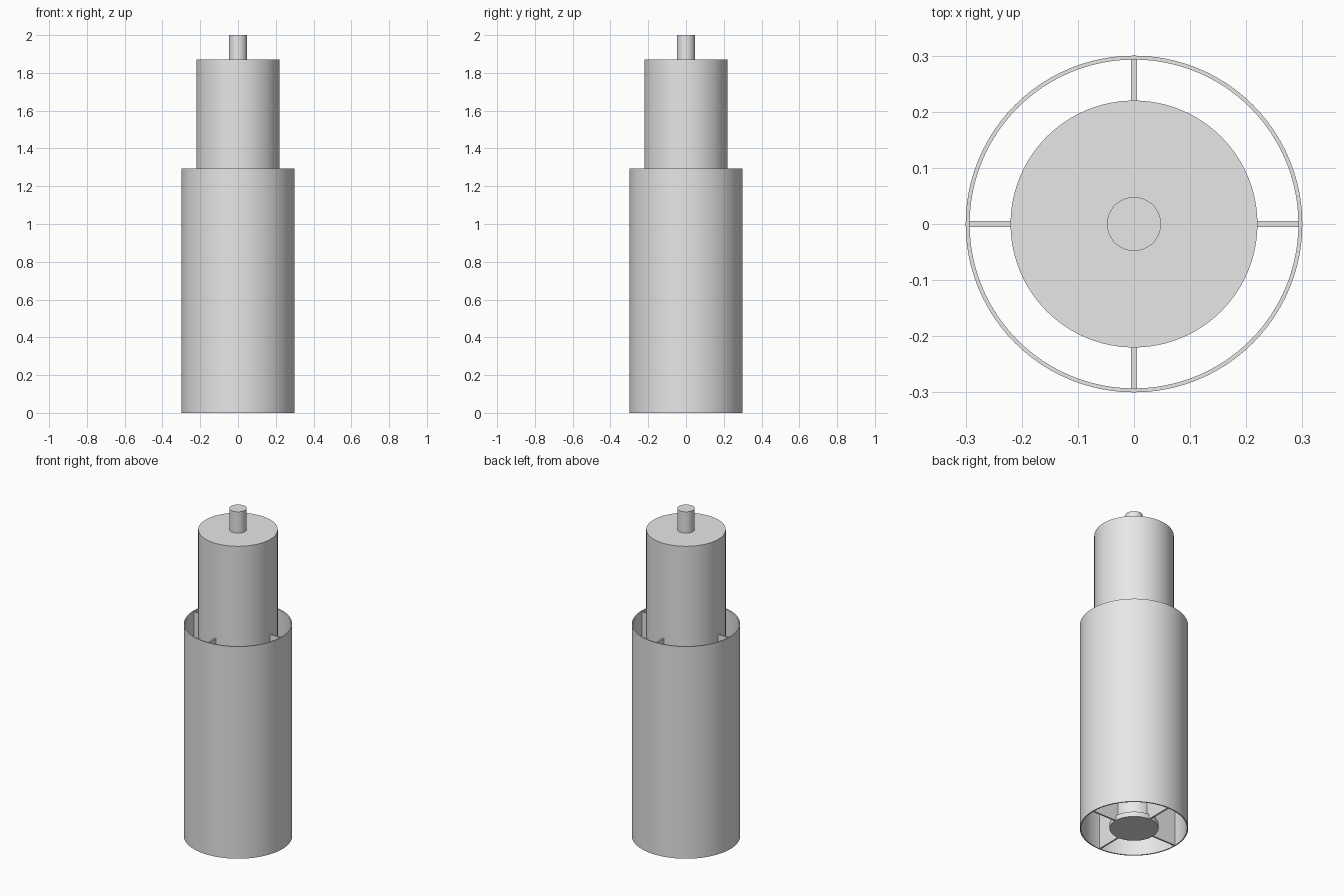
import bpy
import bmesh
import math
from mathutils import Matrix

cube = bpy.data.objects.get("Cube")
if cube:
    bpy.data.objects.remove(cube, do_unlink=True)

grey = bpy.data.materials.new("plain_grey")
grey.use_nodes = True
colour = (0.8, 0.8, 0.8, 1)
grey.diffuse_color = colour
grey.node_tree.nodes["Principled BSDF"].inputs["Base Color"].default_value = colour

SHELL_R, SHELL_IN, SHELL_TOP = 0.30, 0.293, 1.295
BODY_R, CORE_R = 0.22, 0.12
FIN_THICK = 0.01


def finish(bm, name):
    bmesh.ops.recalc_face_normals(bm, faces=bm.faces)
    mesh = bpy.data.meshes.new(name)
    bm.to_mesh(mesh)
    bm.free()
    mesh.materials.append(grey)
    mesh.shade_smooth()
    mesh.set_sharp_from_angle(angle=math.radians(30))
    obj = bpy.data.objects.new(name, mesh)
    bpy.context.collection.objects.link(obj)
    return obj


def cylinder(name, radius, bottom, top):
    bm = bmesh.new()
    bmesh.ops.create_cone(bm, cap_ends=True, segments=96, radius1=radius,
                          radius2=radius, depth=top - bottom,
                          matrix=Matrix.Translation((0, 0, (bottom + top) / 2)))
    return finish(bm, name)


def tube(name, inner, outer, bottom, top):
    # Spin a rectangular wall section around the z axis
    bm = bmesh.new()
    section = [(inner, bottom), (outer, bottom), (outer, top), (inner, top)]
    verts = [bm.verts.new((r, 0, z)) for r, z in section]
    edges = [bm.edges.new((verts[i], verts[(i + 1) % 4])) for i in range(4)]
    bmesh.ops.spin(bm, geom=verts + edges, axis=(0, 0, 1), cent=(0, 0, 0),
                   angle=math.tau, steps=96)
    bmesh.ops.remove_doubles(bm, verts=bm.verts, dist=0.0001)
    return finish(bm, name)


def fin(name, inner, outer, bottom, top, angle):
    bm = bmesh.new()
    place = (Matrix.Rotation(angle, 4, "Z")
             @ Matrix.Translation(((inner + outer) / 2, 0, (bottom + top) / 2))
             @ Matrix.Diagonal((outer - inner, FIN_THICK, top - bottom, 1)))
    bmesh.ops.create_cube(bm, size=1, matrix=place)
    return finish(bm, name)


# Open outer sleeve
tube("outer_sleeve", SHELL_IN, SHELL_R, 0, SHELL_TOP)

# Stepped inner body: base disc, narrow core, main body and top pin
cylinder("base_disc", 0.135, 0, 0.03)
cylinder("lower_core", CORE_R, 0.03, 0.30)
cylinder("main_body", BODY_R, 0.30, 1.87)
cylinder("top_pin", 0.048, 1.87, 2.0)

# Four radial fins joining the sleeve to the inner body
for i, side in enumerate(("left", "back", "right", "front")):
    fin(side + "_fin", CORE_R - 0.005, SHELL_IN + 0.003, 0.0, SHELL_TOP - 0.005,
        i * math.pi / 2)
